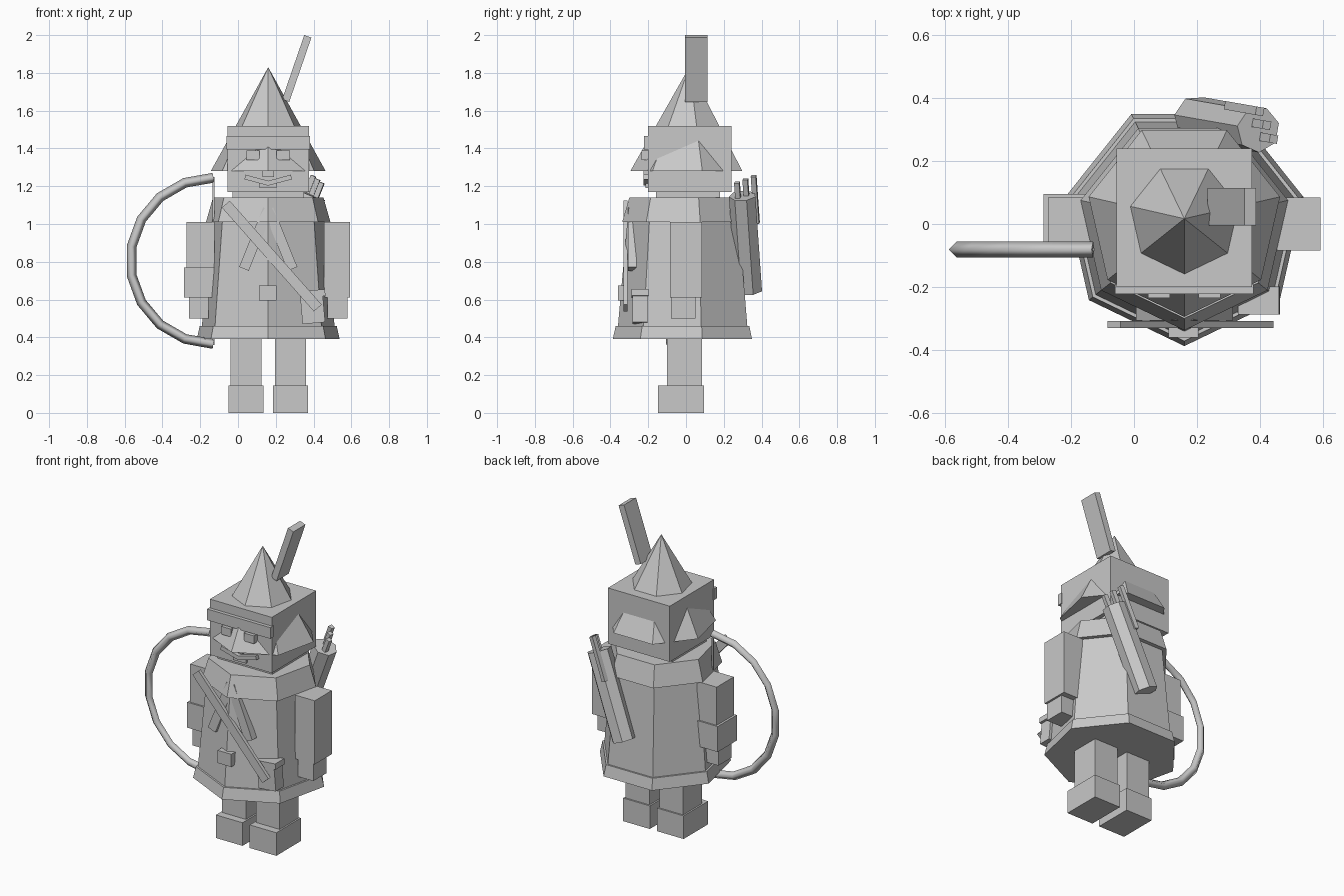
import bpy
import math
from mathutils import Vector, Matrix

cube = bpy.data.objects.get("Cube")
if cube:
    bpy.data.objects.remove(cube, do_unlink=True)

grey = bpy.data.materials.new("plain grey")
grey.use_nodes = True
tone = (0.58, 0.58, 0.58, 1)
grey.diffuse_color = tone
grey.node_tree.nodes["Principled BSDF"].inputs["Base Color"].default_value = tone

MID = 0.16   # x of the figure's own centre line


def finish(name):
    ob = bpy.context.object
    ob.name = name
    ob.data.materials.append(grey)
    return ob


def box(name, x, y, z):
    """Box from (min, max) ranges on each axis."""
    return bar(name, [sum(r) / 2 for r in (x, y, z)], [r[1] - r[0] for r in (x, y, z)])


def bar(name, centre, size, tilt=0):
    """Box of a given size, tilted about y by degrees."""
    bpy.ops.mesh.primitive_cube_add(size=1)
    ob = finish(name)
    turn = Matrix.Rotation(math.radians(tilt), 4, 'Y')
    ob.data.transform(Matrix.Translation(centre) @ turn @ Matrix.Diagonal((*size, 1)))
    return ob


def seven_sided(name, r1, r2, z1, z2, y=0):
    """Seven-sided cone with one corner facing the front."""
    bpy.ops.mesh.primitive_cone_add(vertices=7, radius1=r1, radius2=r2, depth=z2 - z1)
    ob = finish(name)
    place = Matrix.Translation((MID, y, (z1 + z2) / 2))
    ob.data.transform(place @ Matrix.Rotation(math.pi, 4, 'Z'))
    return ob


def aim(ob, start, end):
    """Lay a z-aligned part between two points."""
    start, end = Vector(start), Vector(end)
    turn = (end - start).to_track_quat('Z', 'Y').to_matrix().to_4x4()
    ob.data.transform(Matrix.Translation((start + end) / 2) @ turn)


def pair(name, x, y, z):
    """Left box plus its mirror across the centre line."""
    box("left_" + name, x, y, z)
    box("right_" + name, (2 * MID - x[1], 2 * MID - x[0]), y, z)


# Legs, boots, arms and hands
pair("leg", (0.195, 0.36), (-0.1, 0.085), (0.14, 0.42))
pair("boot", (0.185, 0.37), (-0.148, 0.095), (0, 0.145))
pair("arm", (0.455, 0.593), (-0.085, 0.085), (0.61, 1.01))
pair("hand", (0.475, 0.58), (-0.08, 0.05), (0.5, 0.62))
box("right_bracer", (-0.287, -0.12), (-0.095, 0.095), (0.61, 0.77))

# Tunic, hem and shoulder cape
seven_sided("hem", 0.388, 0.372, 0.39, 0.46)
seven_sided("tunic", 0.362, 0.31, 0.44, 1.02)
seven_sided("cape", 0.338, 0.3, 1.01, 1.14)

# Head, headband and pointed hat
box("neck", (-0.03, 0.35), (-0.16, 0.18), (1.12, 1.18))
box("head", (-0.055, 0.375), (-0.2, 0.24), (1.17, 1.52))
box("headband", (-0.06, 0.38), (-0.222, -0.19), (1.395, 1.465))
seven_sided("hat", 0.312, 0, 1.28, 1.83, 0.017)
bar("feather", (0.311, 0.055, 1.823), (0.04, 0.12, 0.36), 19)

# Face
pair("eye", (0.205, 0.275), (-0.235, -0.19), (1.34, 1.39))
box("nose", (0.13, 0.19), (-0.225, -0.19), (1.25, 1.3))
box("mouth", (0.115, 0.205), (-0.215, -0.19), (1.19, 1.215))
for side, name in ((-1, "right_moustache"), (1, "left_moustache")):
    bar(name, (MID + side * 0.06, -0.21, 1.232), (0.13, 0.03, 0.025), -side * 15)

# Sash, lapels, buckle and pouch
bar("sash", (0.179, -0.32, 0.83), (0.055, 0.022, 0.734), -41.5)
for side, name in ((-1, "right_lapel"), (1, "left_lapel")):
    bar(name, (MID + side * 0.065, -0.285, 0.92), (0.055, 0.045, 0.34), -side * 22)
box("buckle", (0.11, 0.205), (-0.36, -0.3), (0.595, 0.675))
bar("pouch", (0.395, -0.243, 0.55), (0.12, 0.08, 0.15), -5)
bar("pouch_flap", (0.397, -0.243, 0.632), (0.13, 0.09, 0.035), -5)

# Quiver slung across the back, with three arrows
low, high = Vector((0.195, 0.335, 0.65)), Vector((0.395, 0.3, 1.15))
bpy.ops.mesh.primitive_cylinder_add(vertices=7, radius=0.073, depth=(high - low).length)
aim(finish("quiver"), low, high)
for i in range(3):
    tip = Vector((0.4 + 0.022 * i, 0.358 - 0.044 * i, 1.255 - 0.018 * i))
    tail = tip - (high - low) * 0.5
    arrow = bar("arrow_%d" % (i + 1), (0, 0, 0), (0.027, 0.027, (tip - tail).length))
    aim(arrow, tail, tip)

# Bow: half ring with a diamond section, and its string
path = bpy.data.curves.new("bow_path", 'CURVE')
path.dimensions = '3D'
path.bevel_depth = 0.026
path.bevel_resolution = 0
path.use_fill_caps = True
spline = path.splines.new('POLY')
spline.points.add(9)
for i, point in enumerate(spline.points):
    a = math.radians(90 + 20 * i)
    point.co = (-0.13 + 0.44 * math.cos(a), -0.081, 0.805 + 0.44 * math.sin(a), 1)
path.materials.append(grey)
bow = bpy.data.objects.new("bow", path)
bpy.context.collection.objects.link(bow)
box("bow_string", (-0.135, -0.125), (-0.086, -0.076), (0.36, 1.25))
